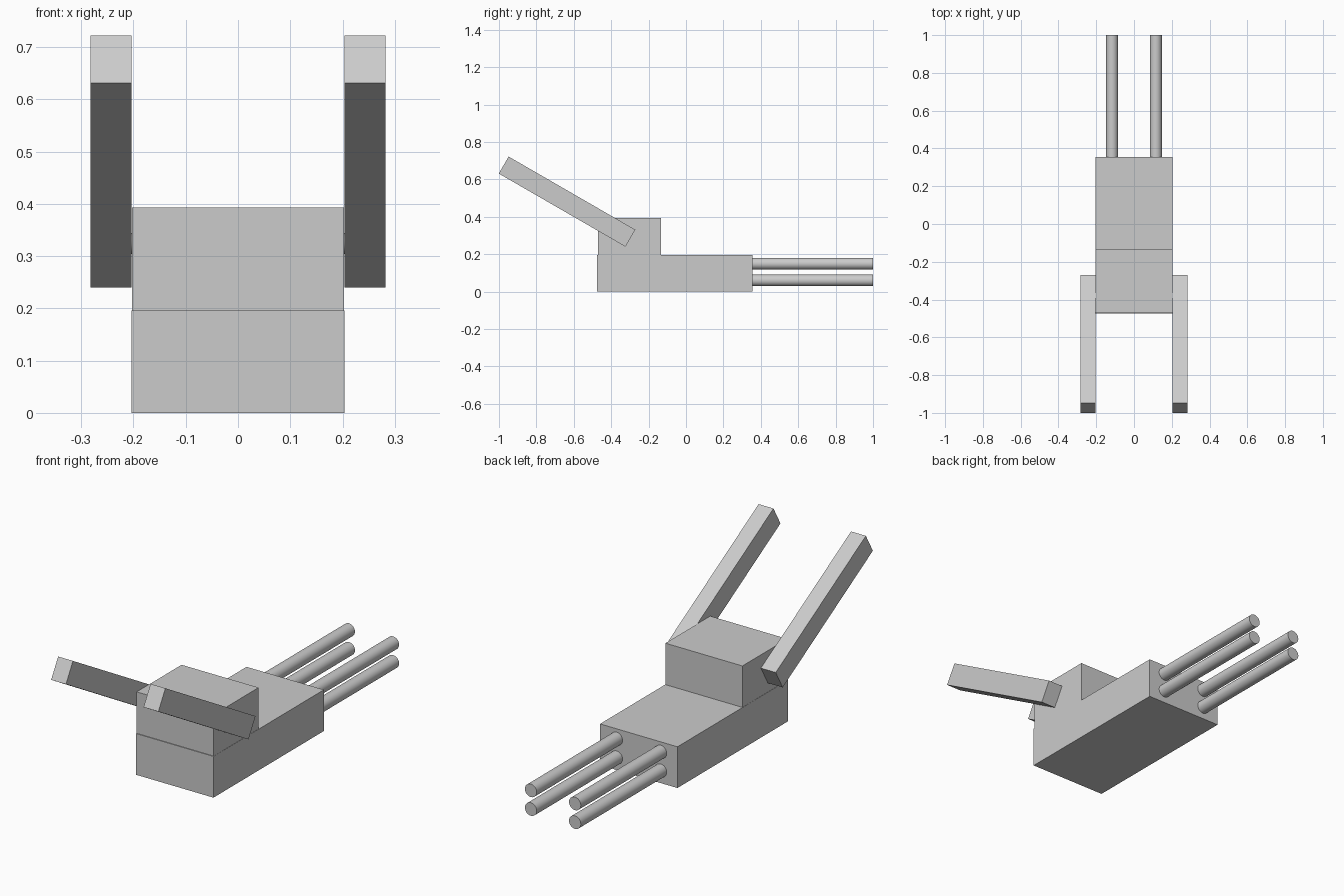
import bpy, math

if "Cube" in bpy.data.objects:
    bpy.data.objects.remove(bpy.data.objects["Cube"])


def box(name, center, size, tilt=0.0):
    bpy.ops.mesh.primitive_cube_add(size=1, location=center, rotation=(tilt, 0, 0))
    ob = bpy.context.object
    ob.name = name
    ob.scale = size
    bpy.ops.object.transform_apply(location=False, rotation=False, scale=True)
    return ob


def rod(name, center, radius, length, rotation):
    bpy.ops.mesh.primitive_cylinder_add(vertices=32, radius=radius, depth=length,
                                        location=center, rotation=rotation)
    ob = bpy.context.object
    ob.name = name
    bpy.ops.object.shade_smooth_by_angle(angle=math.radians(40))
    return ob


# Stepped body
box("lower_body", (0, -0.06, 0.098), (0.407, 0.83, 0.196))
box("upper_body", (0, -0.303, 0.294), (0.405, 0.337, 0.198))

# Hinge pin carrying both arms
rod("hinge_pin", (0, -0.365, 0.324), 0.02, 0.43, (0, math.pi / 2, 0))

for side, sx in (("left", -1), ("right", 1)):
    # Raised arm on each side
    box(f"{side}_arm", (sx * 0.243, -0.636, 0.481), (0.078, 0.782, 0.105),
        math.radians(-30))
    # Two stacked barrels on each side
    for level, z in (("lower", 0.06), ("upper", 0.149)):
        rod(f"{side}_{level}_barrel", (sx * 0.116, 0.67, z), 0.031, 0.66,
            (math.pi / 2, 0, 0))
